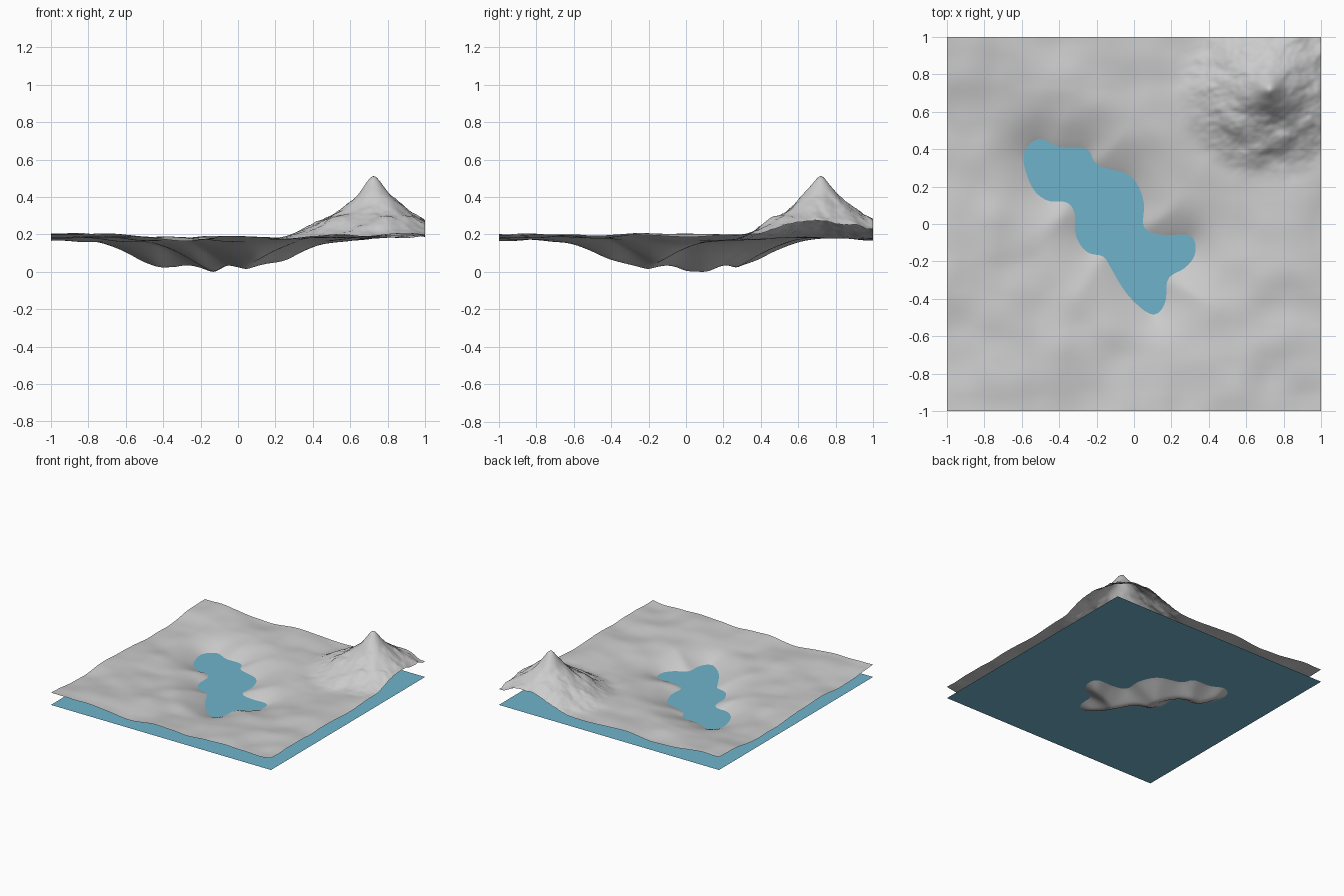
import bpy, bmesh, math
from mathutils import Vector, noise, kdtree

if "Cube" in bpy.data.objects:
    bpy.data.objects.remove(bpy.data.objects["Cube"])

N = 180            # terrain grid resolution
WATER = 0.10       # lake level
BASE = 0.183       # average ground level
PEAK = Vector((0.725, 0.72))

# Shoreline of the lake, clockwise seen from above
SHORE = [(-0.59, 0.37), (-0.51, 0.455), (-0.40, 0.41), (-0.25, 0.40), (-0.20, 0.315),
         (-0.02, 0.255), (0.05, 0.12), (0.05, -0.02), (0.15, -0.06), (0.305, -0.065),
         (0.325, -0.16), (0.27, -0.235), (0.18, -0.29), (0.165, -0.42), (0.10, -0.485),
         (-0.03, -0.38), (-0.13, -0.22), (-0.16, -0.17), (-0.25, -0.15), (-0.31, -0.06),
         (-0.315, 0.06), (-0.36, 0.12), (-0.46, 0.125), (-0.545, 0.20)]


def spline(points, steps):
    """Closed Catmull-Rom samples with inward normals."""
    out, n = [], len(points)
    p = [Vector(q) for q in points]
    for i in range(n):
        a, b, c, d = p[i - 1], p[i], p[(i + 1) % n], p[(i + 2) % n]
        for k in range(steps):
            t = k / steps
            pos = 0.5 * (2 * b + (c - a) * t + (2 * a - 5 * b + 4 * c - d) * t * t
                         + (3 * b - a - 3 * c + d) * t ** 3)
            tan = 0.5 * ((c - a) + 2 * t * (2 * a - 5 * b + 4 * c - d)
                         + 3 * t * t * (3 * b - a - 3 * c + d))
            out.append((pos, Vector((tan.y, -tan.x))))
    return out


shore = spline(SHORE, 25)
tree = kdtree.KDTree(len(shore))
for i, (pos, _) in enumerate(shore):
    tree.insert((pos.x, pos.y, 0), i)
tree.balance()


def smoothstep(a, b, x):
    t = min(max((x - a) / (b - a), 0), 1)
    return t * t * (3 - 2 * t)


def basin(x, y):
    """Height of the lake bowl from the signed distance to the shore."""
    _, i, d = tree.find((x, y, 0))
    pos, inward = shore[i]
    if inward.dot(Vector((x, y)) - pos) > 0:
        return WATER - 0.6 * d, 0.0
    return WATER + (BASE - WATER) * math.tanh(d / 0.18), smoothstep(0.05, 0.3, d)


def mountain(x, y):
    """Pointed peak with eroded ridges."""
    r = (Vector((x, y)) - PEAK).length
    h = 0.335 * math.exp(-(math.sqrt(r * r + 0.0006) - 0.0245) / 0.2)
    h *= 1 - smoothstep(0.25, 0.52, r)
    q = Vector((x * 7 + y * 3, y * 9 - x * 3, 5.0))
    rough = noise.fractal(q, 0.9, 2.1, 4)
    return h + 0.017 * rough * smoothstep(0.02, 0.12, r) * (1 - smoothstep(0.3, 0.55, r))


def hills(x, y):
    """Soft rolling ground, slightly raised at the corners."""
    n = noise.noise(Vector((x * 2.6 + 3.1, y * 2.9 + 7.7, 1.3)))
    n += 0.4 * noise.noise(Vector((x * 5.5, y * 5.5, 4.2)))
    return 0.026 * n + 0.025 * (x * y) ** 4


# Heights on a square grid
xs = [-1 + 2 * i / N for i in range(N + 1)]
bowl = [[basin(x, y) for x in xs] for y in xs]
z = [[b[0] for b in row] for row in bowl]
for _ in range(8):                      # soften creases in the bowl
    z = [[(z[j][i] * 2 + z[max(j - 1, 0)][i] + z[min(j + 1, N)][i]
           + z[j][max(i - 1, 0)] + z[j][min(i + 1, N)]) / 6
          for i in range(N + 1)] for j in range(N + 1)]
low = min(min(row) for row in z)
for j, y in enumerate(xs):
    for i, x in enumerate(xs):
        h = z[j][i]
        if h < WATER:                   # deepest point rests on z = 0
            h = WATER - (WATER - h) * WATER / (WATER - low)
        z[j][i] = h + bowl[j][i][1] * hills(x, y) + mountain(x, y)


def add_object(name, bm):
    mesh = bpy.data.meshes.new(name)
    bm.to_mesh(mesh)
    bm.free()
    obj = bpy.data.objects.new(name, mesh)
    bpy.context.collection.objects.link(obj)
    return obj


# Terrain sheet
bm = bmesh.new()
bmesh.ops.create_grid(bm, x_segments=N, y_segments=N, size=1)
for v in bm.verts:
    i, j = round((v.co.x + 1) * N / 2), round((v.co.y + 1) * N / 2)
    v.co.z = z[j][i]
for f in bm.faces:
    f.smooth = True
add_object("terrain", bm)

# Flat water sheet
bm = bmesh.new()
bmesh.ops.create_grid(bm, x_segments=1, y_segments=1, size=1)
for v in bm.verts:
    v.co.z = WATER
water = add_object("water", bm)
mat = bpy.data.materials.new("water_blue")
mat.diffuse_color = (0.16, 0.45, 0.60, 1)
mat.use_nodes = True
mat.node_tree.nodes["Principled BSDF"].inputs["Base Color"].default_value = mat.diffuse_color
water.data.materials.append(mat)
